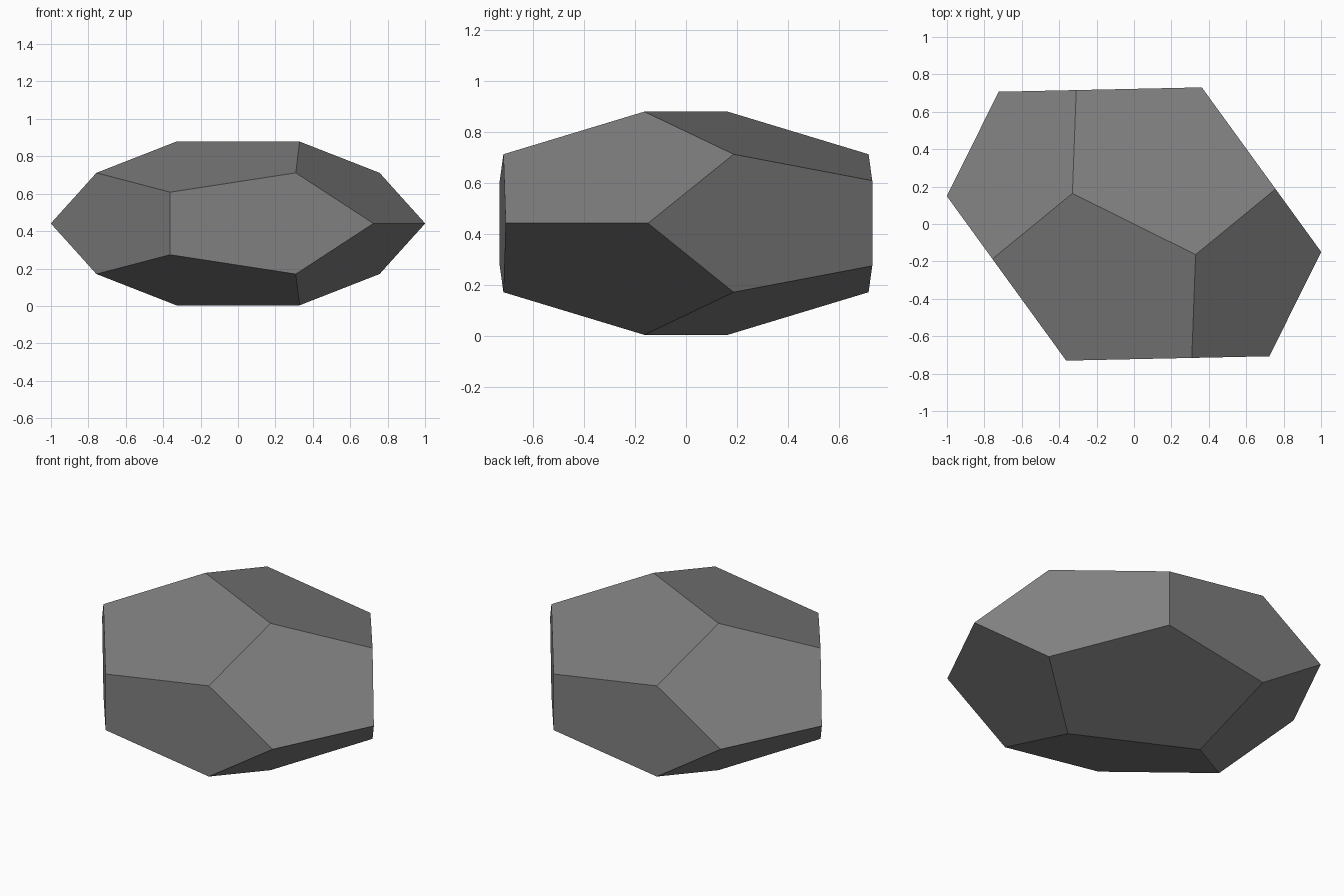
import bpy, bmesh, math
from mathutils import Matrix

if "Cube" in bpy.data.objects:
    bpy.data.objects.remove(bpy.data.objects["Cube"])

PHI = (1 + math.sqrt(5)) / 2
INV = 1 / PHI

# Flat stone colour
stone = bpy.data.materials.new("stone grey")
stone.diffuse_color = (0.22, 0.215, 0.218, 1)
stone.use_nodes = True
stone.node_tree.nodes["Principled BSDF"].inputs["Base Color"].default_value = stone.diffuse_color

# Regular dodecahedron: cube corners plus three golden rectangles
bm = bmesh.new()
for a in (-1, 1):
    for b in (-1, 1):
        for c in (-1, 1):
            bm.verts.new((a, b, c))
        bm.verts.new((a * INV, 0, b * PHI))
        bm.verts.new((0, a * PHI, b * INV))
        bm.verts.new((a * PHI, b * INV, 0))
bmesh.ops.convex_hull(bm, input=bm.verts[:])
bmesh.ops.dissolve_limit(bm, angle_limit=math.radians(2),
                         verts=bm.verts[:], edges=bm.edges[:])

# Flatten into a pebble, turn it and set it on the ground
squash = Matrix.Diagonal((0.595, 0.504, 0.2705, 1))
turn = Matrix.Rotation(math.radians(-26.4), 4, 'Z')
lift = Matrix.Translation((0, 0, 0.441))
bmesh.ops.transform(bm, matrix=lift @ turn @ squash, verts=bm.verts[:])
bmesh.ops.recalc_face_normals(bm, faces=bm.faces[:])

mesh = bpy.data.meshes.new("rock")
bm.to_mesh(mesh)
bm.free()
mesh.materials.append(stone)
rock = bpy.data.objects.new("rock", mesh)
bpy.context.collection.objects.link(rock)
